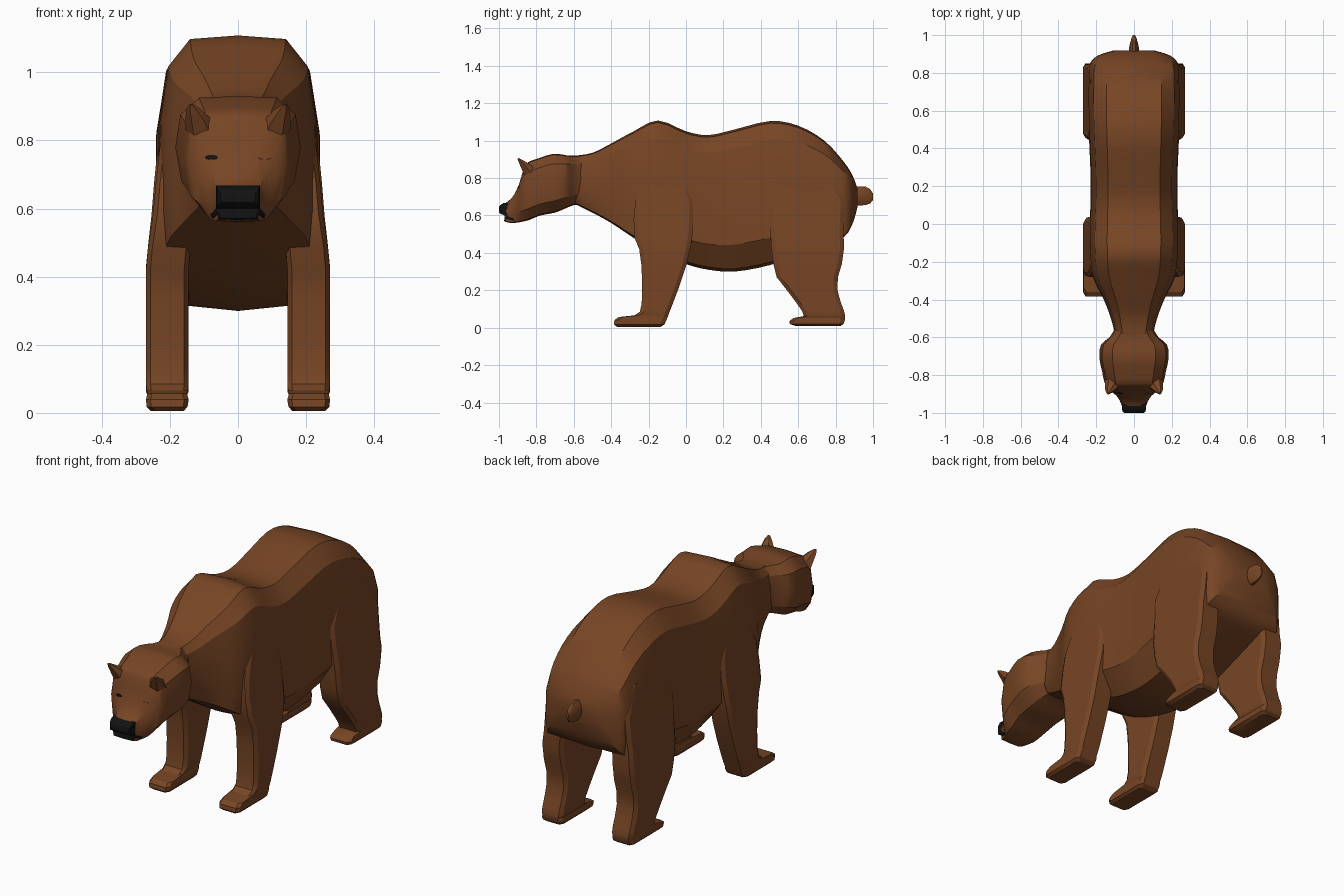
import bpy, bmesh, math
from mathutils import Vector

if "Cube" in bpy.data.objects:
    bpy.data.objects.remove(bpy.data.objects["Cube"])


def material(name, rgb):
    m = bpy.data.materials.new(name)
    m.diffuse_color = (*rgb, 1)
    m.use_nodes = True
    m.node_tree.nodes["Principled BSDF"].inputs["Base Color"].default_value = m.diffuse_color
    return m


BROWN = material("brown fur", (0.185, 0.060, 0.018))
BLACK = material("black", (0.006, 0.006, 0.006))


def spline(rows, n):
    """Catmull-Rom through rows of numbers, n steps per span."""
    out = []
    for i in range(len(rows) - 1):
        a, b, c, d = (rows[max(0, min(len(rows) - 1, i + k))] for k in (-1, 0, 1, 2))
        for j in range(n):
            t = j / n
            out.append([0.5 * (2 * q + (r - p) * t + (2 * p - 5 * q + 4 * r - s) * t * t
                               + (3 * q - p - 3 * r + s) * t ** 3)
                        for p, q, r, s in zip(a, b, c, d)])
    return out + [list(rows[-1])]


def loft(name, rings, mat=BROWN, angle=28):
    """Skin a series of equal-length closed rings, capped at both ends."""
    bm = bmesh.new()
    vs = [[bm.verts.new(p) for p in r] for r in rings]
    n = len(vs[0])
    for a, b in zip(vs, vs[1:]):
        for i in range(n):
            bm.faces.new((a[i], a[(i + 1) % n], b[(i + 1) % n], b[i]))
    bm.faces.new(vs[0])
    bm.faces.new(vs[-1])
    bmesh.ops.recalc_face_normals(bm, faces=bm.faces[:])
    me = bpy.data.meshes.new(name)
    bm.to_mesh(me)
    bm.free()
    ob = bpy.data.objects.new(name, me)
    bpy.context.collection.objects.link(ob)
    me.materials.append(mat)
    bpy.ops.object.select_all(action='DESELECT')
    bpy.context.view_layer.objects.active = ob
    ob.select_set(True)
    bpy.ops.object.shade_smooth_by_angle(angle=math.radians(angle))
    return ob


def section(yt, zt, yb, zb, w, wb, shape):
    """Symmetric cross-section; wb is the half width of the bottom edge."""
    half = [(fx * w, fz) for fx, fz in shape] + [(wb, 0.02)]
    pts = [(0, 1)] + half + [(0, 0)] + [(-x, f) for x, f in reversed(half)]
    return [(x, yb + (yt - yb) * f, zb + (zt - zb) * f) for x, f in pts]


# Body with neck: y, top z, bottom z, half width, bottom half width
BODY = [(-0.59, .92, .66, .10, .075), (-0.5, .935, .615, .122, .10), (-0.4, .985, .56, .16, .15),
        (-0.28, 1.05, .48, .218, .21), (-0.15, 1.108, .40, .235, .17), (0, 1.05, .34, .235, .145),
        (.12, 1.03, .31, .23, .145), (.26, 1.06, .30, .23, .145), (.45, 1.105, .335, .238, .15),
        (.6, 1.08, .39, .243, .19), (.74, 1.00, .44, .243, .22), (.845, .885, .485, .235, .225),
        (.892, .81, .56, .19, .175), (.918, .74, .65, .11, .10)]
TORSO = [(.6, .985), (.875, .87), (.985, .63), (1, .19)]
loft("body", [section(y, t, y, b, w, wb, TORSO) for y, t, b, w, wb in spline(BODY, 3)])

# Head: top y, top z, bottom y, bottom z, half width, bottom half width
HEAD = [(-.56, .92, -.56, .66, .105, .06), (-.60, .92, -.60, .655, .13, .07),
        (-.64, .922, -.64, .64, .175, .09), (-.71, .93, -.70, .615, .184, .10),
        (-.79, .905, -.78, .60, .168, .10), (-.845, .885, -.84, .575, .155, .09),
        (-.868, .85, -.885, .565, .135, .085), (-.895, .76, -.92, .56, .095, .07),
        (-.93, .695, -.95, .562, .073, .062), (-.968, .665, -.972, .57, .062, .055)]
SKULL = [(.62, .985), (.92, .83), (1, .52), (.9, .2)]
head = loft("head", [section(*r, SKULL) for r in spline(HEAD, 2)])
head.data.materials.append(BLACK)
for p in head.data.polygons:            # muzzle tip is black
    if p.center.y < -0.965:
        p.material_index = 1


def rounded(cx, y, cz, rx, rz, n=10):
    return [(cx + rx * math.cos(2 * math.pi * i / n), y,
             cz + rz * math.sin(2 * math.pi * i / n)) for i in range(n)]


def plate(x0, x1, z0, z1, y):
    return [(x0, y, z0), (x1, y, z0), (x1, y, z1), (x0, y, z1)]


# Nose
loft("nose", [plate(-.064, .064, .595, .668, -.955), plate(-.064, .064, .602, .667, -.975),
              plate(-.06, .06, .61, .655, -.994), plate(-.052, .052, .618, .645, -1.0)], BLACK, 35)

# Tail
TAIL = [(.88, .705, .028, .05), (.93, .705, .027, .054), (.96, .705, .02, .052),
        (.985, .702, .013, .04), (1.0, .70, .006, .018)]
loft("tail", [rounded(0, y, z, a, b) for y, z, a, b in TAIL], angle=50)

# Legs: z, front y, back y, outer x, inner x
FRONT = [(.005, -.37, -.135, .255, .16), (.018, -.385, -.115, .268, .148),
         (.04, -.383, -.105, .27, .145), (.057, -.36, -.098, .266, .15), (.066, -.275, -.095, .268, .147),
         (.085, -.247, -.088, .27, .145), (.13, -.237, -.07, .27, .145), (.22, -.234, -.036, .27, .145),
         (.33, -.238, .0, .27, .145), (.42, -.25, .022, .27, .145), (.48, -.275, .033, .265, .14),
         (.58, -.28, .038, .25, .13), (.68, -.27, .038, .241, .12), (.82, -.22, 0, .225, .11)]
HIND = [(.008, .59, .825, .255, .16), (.02, .555, .842, .268, .148), (.035, .552, .848, .27, .145),
        (.052, .575, .851, .266, .15), (.062, .63, .851, .27, .145), (.09, .62, .845, .27, .145),
        (.14, .585, .826, .27, .145), (.2, .54, .81, .27, .145), (.27, .485, .812, .27, .145),
        (.34, .467, .833, .27, .145), (.43, .456, .846, .27, .145), (.5, .452, .842, .263, .14),
        (.58, .446, .846, .254, .13), (.68, .44, .848, .246, .12), (.84, .52, .78, .23, .11)]


def leg_ring(s, z, ya, yb, xo, xi):
    c, d = 0.013, 0.022
    pts = [(xi + c, ya), (xo - c, ya), (xo, ya + d), (xo, yb - d),
           (xo - c, yb), (xi + c, yb), (xi, yb - d), (xi, ya + d)]
    return [(s * x, y, z) for x, y in pts]


def ear_ring(s, x, y, z, rx, ry):
    return [(s * (x + rx * math.cos(i * math.pi / 3)), y + ry * math.sin(i * math.pi / 3),
             z + 0.4 * ry * math.sin(i * math.pi / 3)) for i in range(6)]


bpy.context.view_layer.update()
for s, side in ((1, "left"), (-1, "right")):
    loft("front_leg_" + side, [leg_ring(s, *r) for r in FRONT])
    loft("hind_leg_" + side, [leg_ring(s, *r) for r in HIND])
    # Ears point forward and up
    loft("ear_" + side, [ear_ring(s, .105, -.83, .83, .05, .04), ear_ring(s, .118, -.86, .866, .036, .026),
                         ear_ring(s, .13, -.882, .89, .022, .014), ear_ring(s, .137, -.897, .905, .007, .005)])
    # Eyes lie on the face; only one is painted black
    ok, loc, nor, _ = head.ray_cast(Vector((s * .078, -2, .75)), Vector((0, 1, 0)))
    if ok:
        q = nor.to_track_quat('Z', 'Y')
        disc = [(.019 * math.cos(i * math.pi / 5), .007 * math.sin(i * math.pi / 5)) for i in range(10)]
        loft("eye_" + side, [[loc + q @ Vector((x, y, h)) for x, y in disc] for h in (-.003, .003)],
             BLACK if s < 0 else BROWN)
    # Corner of the mouth, a thin plate on the side of the muzzle
    pts = []
    for y, z in ((-.965, .583), (-.92, .572), (-.918, .582), (-.962, .6)):
        ok, loc, nor, _ = head.ray_cast(Vector((s, y, z)), Vector((-s, 0, 0)))
        if ok:
            pts.append(loc)
    if len(pts) == 4:
        loft("mouth_" + side, [[p + Vector((s * h, 0, 0)) for p in pts] for h in (-.004, .004)], BLACK)
